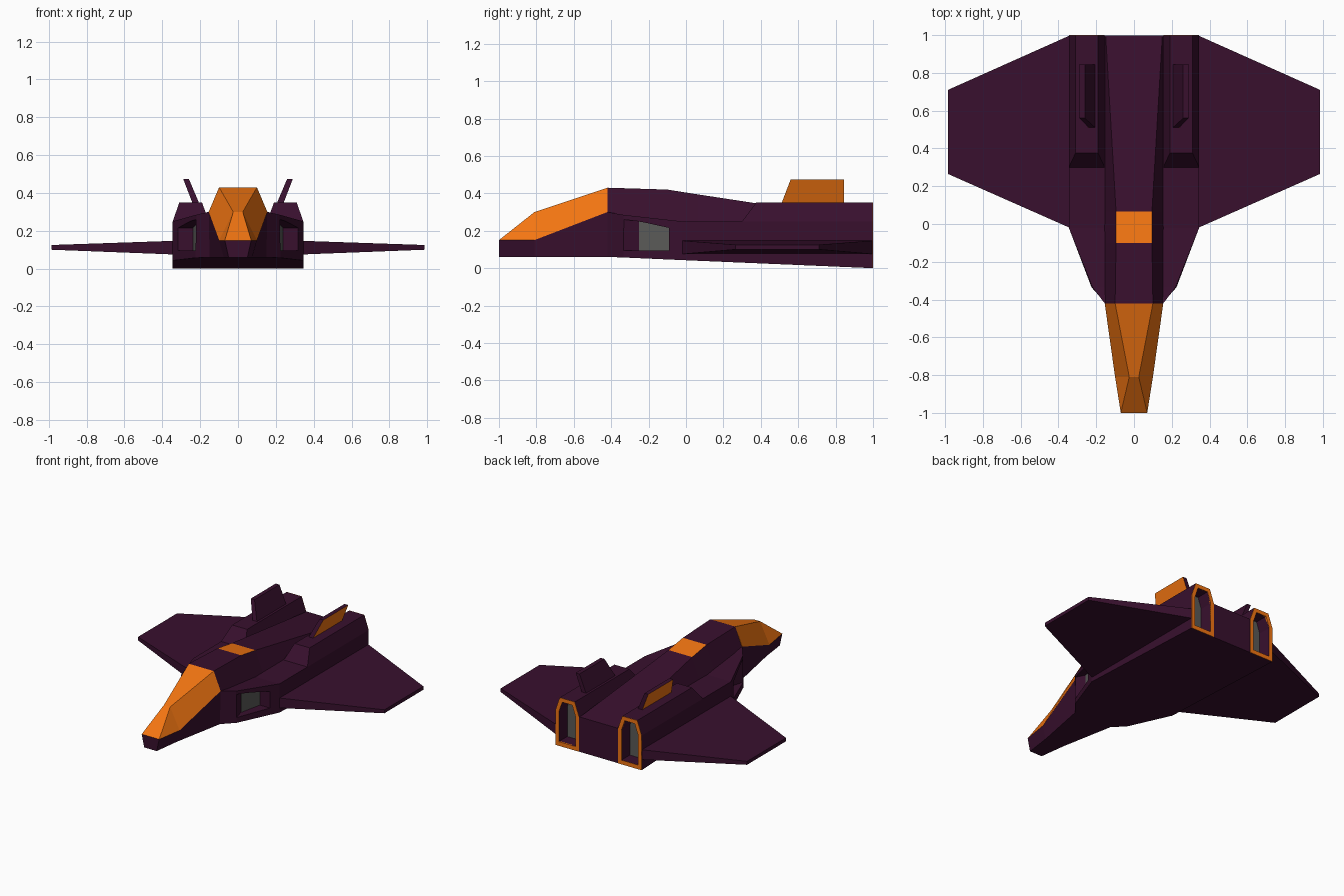
import bpy, bmesh

if "Cube" in bpy.data.objects:
    bpy.data.objects.remove(bpy.data.objects["Cube"])


def material(name, rgb):
    m = bpy.data.materials.new(name)
    m.diffuse_color = (*rgb, 1)
    m.use_nodes = True
    m.node_tree.nodes["Principled BSDF"].inputs["Base Color"].default_value = m.diffuse_color
    return m


PURPLE = material("dark_purple", (0.04, 0.005, 0.027))
ORANGE = material("orange", (0.9, 0.18, 0.006))
GREY = material("dark_grey", (0.1, 0.1, 0.095))


def finish(bm, name, *mats):
    bmesh.ops.remove_doubles(bm, verts=bm.verts, dist=1e-5)
    bmesh.ops.recalc_face_normals(bm, faces=bm.faces)
    me = bpy.data.meshes.new(name)
    bm.to_mesh(me)
    bm.free()
    for m in mats:
        me.materials.append(m)
    ob = bpy.data.objects.new(name, me)
    bpy.context.collection.objects.link(ob)
    return ob


def loft(name, sections, *mats):
    """Skin symmetric sections, each (y, half profile of x,z from bottom up)."""
    bm = bmesh.new()
    rings = []
    for y, half in sections:
        ring = half + [(-x, z) for x, z in reversed(half)]
        rings.append([bm.verts.new((x, y, z)) for x, z in ring])
    n = len(rings[0])
    for a, b in zip(rings, rings[1:]):
        for i in range(n):
            j = (i + 1) % n
            bm.faces.new((a[i], a[j], b[j], b[i]))
    bm.faces.new(rings[0])
    bm.faces.new(rings[-1])
    bmesh.ops.dissolve_degenerate(bm, dist=1e-5, edges=bm.edges)
    return finish(bm, name, *mats)


def solid(name, pts, side, *mats):
    """Convex block through the points, mirrored to the given side."""
    bm = bmesh.new()
    vs = [bm.verts.new((x * side, y, z)) for x, y, z in pts]
    bmesh.ops.convex_hull(bm, input=vs)
    bmesh.ops.dissolve_limit(bm, angle_limit=0.01, verts=bm.verts, edges=bm.edges)
    return finish(bm, name, *mats)


def cut(ob, cutters):
    for c in cutters:
        mod = ob.modifiers.new("cut", 'BOOLEAN')
        mod.operation = 'DIFFERENCE'
        mod.solver = 'EXACT'
        mod.object = c
    dg = bpy.context.evaluated_depsgraph_get()
    me = bpy.data.meshes.new_from_object(ob.evaluated_get(dg))
    ob.modifiers.clear()
    ob.data = me


# Hull with nose and widening flanks
REAR = 0.998
hull = loft("hull", [
    (-1.0, [(0.05, 0.06), (0.07, 0.15)]),
    (-0.81, [(0.075, 0.06), (0.10, 0.15)]),
    (-0.42, [(0.15, 0.06), (0.155, 0.30)]),
    (-0.335, [(0.225, 0.057), (0.22, 0.285)]),
    (-0.02, [(0.345, 0.043), (0.345, 0.25)]),
    (REAR, [(0.345, 0.0), (0.345, 0.25)])], PURPLE)

# Canopy
loft("canopy", [
    (-1.0, [(0.07, 0.15), (0.07, 0.15)]),
    (-0.81, [(0.10, 0.15), (0.025, 0.30)]),
    (-0.42, [(0.155, 0.30), (0.10, 0.43)])], ORANGE)

# Spine with an orange hatch on top
spine = loft("spine", [
    (-0.42, [(0.155, 0.29), (0.10, 0.43)]),
    (-0.10, [(0.157, 0.25), (0.095, 0.42)]),
    (0.065, [(0.157, 0.24), (0.095, 0.394)]),
    (REAR, [(0.157, 0.24), (0.15, 0.252)])], PURPLE, ORANGE)
for p in spine.data.polygons:
    if p.normal.z > 0.8 and -0.1 < p.center.y < 0.06:
        p.material_index = 1

NOZZLE = [(0.155, 0.0), (0.345, 0.0), (0.345, 0.25),
          (0.31, 0.35), (0.19, 0.35), (0.155, 0.25)]
INNER = [(0.183, 0.03), (0.317, 0.03), (0.317, 0.245),
         (0.29, 0.322), (0.21, 0.322), (0.183, 0.245)]
INTAKE = [(0.223, -0.335, 0.26), (0.20, -0.25, 0.25), (0.235, -0.09, 0.215),
          (0.5, -0.09, 0.215), (0.5, -0.335, 0.26)]

cutters = []
for side, tag in ((1, "right"), (-1, "left")):
    # Wing
    solid("wing_" + tag, [(x, y, z) for x, y, z0, z1 in (
        (0.34, -0.02, 0.075, 0.147), (0.985, 0.265, 0.1, 0.125),
        (0.985, 0.71, 0.1, 0.125), (0.34, REAR, 0.075, 0.147))
        for z in (z0, z1)], side, PURPLE)

    # Engine housing
    housing = solid("engine_housing_" + tag, [
        (0.155, 0.30, 0.24), (0.345, 0.30, 0.24), (0.155, 0.30, 0.25), (0.345, 0.30, 0.25),
        (0.19, 0.375, 0.35), (0.31, 0.375, 0.35),
        (0.155, REAR, 0.24), (0.345, REAR, 0.24)]
        + [(x, REAR, z) for x, z in NOZZLE[2:]], side, PURPLE)

    # Cutters for nozzle and intake
    nozzle_cut = solid("nozzle_cutter", [(x, y, z) for x, z in INNER for y in (0.9, 1.1)], side)
    intake_cut = solid("intake_cutter", [(x, y, z) for x, y, t in INTAKE for z in (0.095, t)], side)
    cutters += [nozzle_cut, intake_cut]
    cut(housing, [nozzle_cut])

    # Grey panels deep in the nozzle and the intake
    solid("nozzle_panel_" + tag, [(x, y, z) for x, z in INNER for y in (0.898, 0.903)], side, GREY)
    solid("intake_panel_" + tag, [(x + d, y, z) for x, y, t in INTAKE[1:3]
                                  for z in (0.095, t) for d in (-0.002, 0.003)], side, GREY)

    # Orange nozzle rim
    bm = bmesh.new()
    loops = [[bm.verts.new((x * side, y, z)) for x, z in prof]
             for prof, y in ((NOZZLE, 1.0), (INNER, 1.0), (INNER, 0.99), (NOZZLE, 0.997))]
    for k in range(4):
        a, b = loops[k], loops[(k + 1) % 4]
        for i in range(6):
            j = (i + 1) % 6
            bm.faces.new((a[i], a[j], b[j], b[i]))
    finish(bm, "nozzle_rim_" + tag, ORANGE)

    # Canted fin with orange outer face
    fin = solid("fin_" + tag, [
        (0.205, 0.51, 0.345), (0.24, 0.51, 0.345), (0.205, 0.845, 0.345), (0.24, 0.845, 0.345),
        (0.26, 0.56, 0.475), (0.29, 0.56, 0.475), (0.26, 0.845, 0.475), (0.29, 0.845, 0.475)],
        side, PURPLE, ORANGE)
    for p in fin.data.polygons:
        if p.normal.x * side > 0.7:
            p.material_index = 1

cut(hull, cutters)
for c in cutters:
    bpy.data.objects.remove(c)
